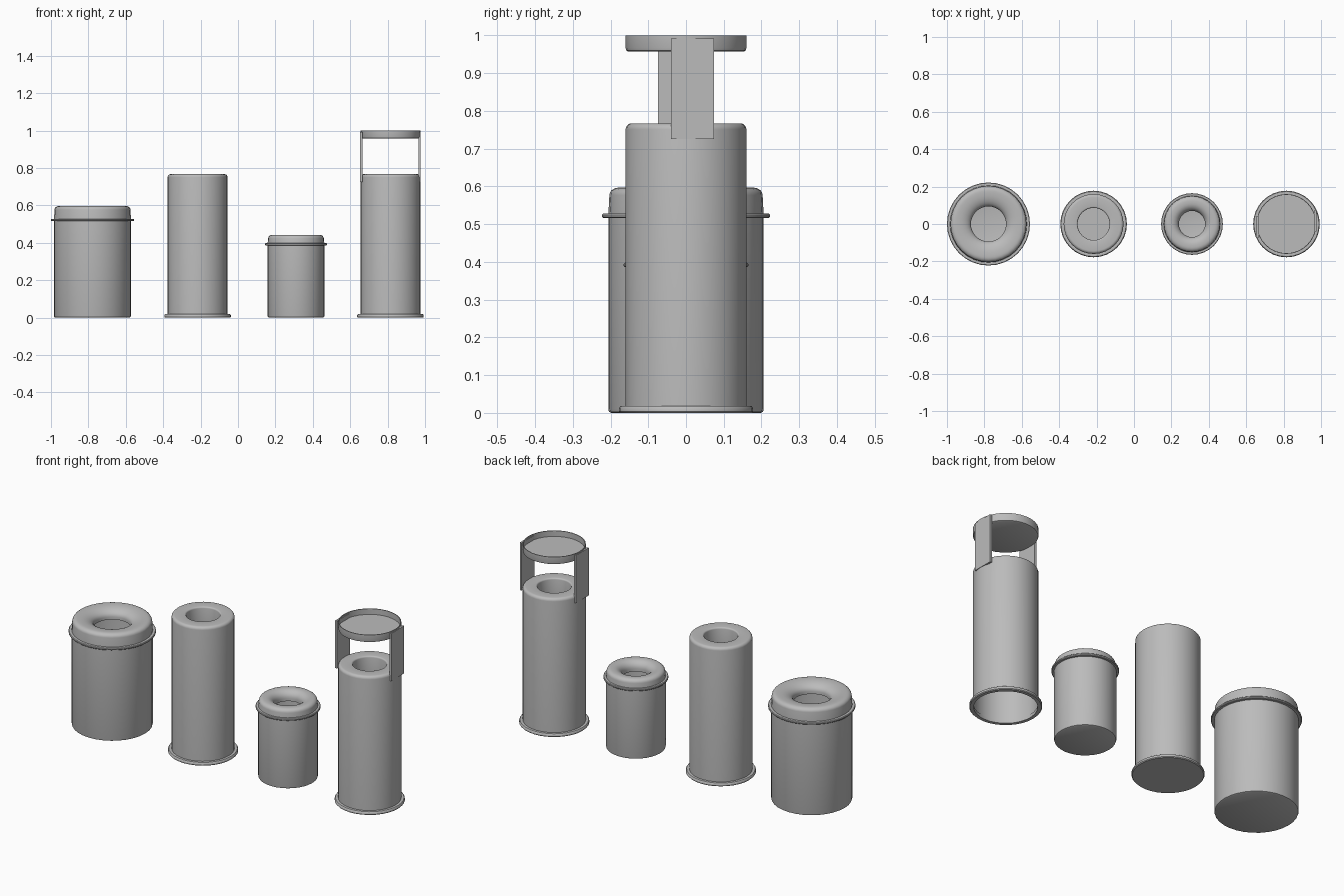
import bpy, bmesh, math

cube = bpy.data.objects.get("Cube")
if cube:
    bpy.data.objects.remove(cube, do_unlink=True)

SIDES = 32

grey = bpy.data.materials.new("grey metal")
grey.diffuse_color = (0.5, 0.5, 0.5, 1)
grey.use_nodes = True
grey.node_tree.nodes["Principled BSDF"].inputs["Base Color"].default_value = (0.5, 0.5, 0.5, 1)


def finish(name, bm, x):
    mesh = bpy.data.meshes.new(name)
    bm.to_mesh(mesh)
    bm.free()
    obj = bpy.data.objects.new(name, mesh)
    obj.location.x = x
    mesh.materials.append(grey)
    bpy.context.collection.objects.link(obj)
    bpy.ops.object.select_all(action='DESELECT')
    obj.select_set(True)
    bpy.context.view_layer.objects.active = obj
    bpy.ops.object.shade_smooth_by_angle(angle=math.radians(40))
    return obj


def lathe(name, x, profile, closed=False):
    """Spin a (radius, height) profile, listed bottom outside first."""
    bm = bmesh.new()
    rings = []
    for r, z in profile:
        if r == 0:
            rings.append([bm.verts.new((0, 0, z))] * SIDES)
            continue
        rings.append([bm.verts.new((r * math.cos(a), r * math.sin(a), z))
                      for a in (2 * math.pi * i / SIDES for i in range(SIDES))])
    pairs = list(zip(rings, rings[1:]))
    if closed:
        pairs.append((rings[-1], rings[0]))
    for low, high in pairs:
        for i in range(SIDES):
            j = (i + 1) % SIDES
            corners = list(dict.fromkeys((low[i], low[j], high[j], high[i])))
            bm.faces.new(corners)
    return finish(name, bm, x)


def arc(cr, cz, rr, rz, start, end, steps=5):
    """Points of an elliptical arc in the profile plane."""
    angles = [math.radians(start + (end - start) * i / steps) for i in range(steps + 1)]
    return [(cr + rr * math.cos(a), cz + rz * math.sin(a)) for a in angles]


def lidded_bin(label, x, radius, rim, rim_z, top, hole):
    # Body with a softened foot
    lathe(label + "_body", x, [(0, 0), (radius - 0.008, 0), (radius - 0.002, 0.003),
                               (radius, 0.01), (radius, rim_z)])
    # Thin collar
    lathe(label + "_collar", x, [(radius - 0.01, rim_z - 0.006), (rim - 0.003, rim_z - 0.006),
                                 (rim, rim_z - 0.003), (rim, rim_z + 0.003),
                                 (rim - 0.003, rim_z + 0.006), (radius - 0.01, rim_z + 0.006)], True)
    # Domed lid that sinks into a funnel opening
    edge = radius - 0.003
    crest = edge - 0.025
    profile = [(radius, rim_z)]
    profile += arc(crest, top - 0.02, edge - crest, 0.02, 0, 90)
    profile += arc(crest - 0.01, top - 0.04, crest - 0.01 - hole, 0.04, 90, 180, 7)
    profile.append((hole, top - 0.055))
    lathe(label + "_lid", x, profile)


def tall_bin(label, x, radius, top, hole, floor):
    # Tube with a rounded shoulder and a round opening
    profile = [(0, 0.004)] if floor else []
    profile += [(radius, 0.004)]
    profile += arc(radius - 0.016, top - 0.016, 0.016, 0.016, 0, 90)
    profile += arc(hole + 0.008, top - 0.008, 0.008, 0.008, 90, 180, 3)
    profile.append((hole, top - 0.1))
    lathe(label + "_body", x, profile)
    # Foot ring
    foot = radius + 0.018
    lathe(label + "_foot", x, [(radius - 0.004, 0), (foot - 0.004, 0), (foot, 0.004),
                               (foot, 0.013), (foot - 0.004, 0.018), (radius - 0.004, 0.018)], True)
    if floor:
        lathe(label + "_base", x, [(0, 0), (radius, 0)])


lidded_bin("large_bin", -0.778, 0.206, 0.222, 0.522, 0.597, 0.094)
tall_bin("tall_bin", -0.216, 0.16, 0.767, 0.086, True)
lidded_bin("small_bin", 0.31, 0.152, 0.165, 0.392, 0.443, 0.07)
tall_bin("canopy_bin", 0.815, 0.16, 0.767, 0.086, False)

# Shallow dish forming the canopy
lathe("canopy_dish", 0.815, [(0, 0.957), (0.152, 0.957), (0.158, 0.96), (0.16, 0.967),
                             (0.16, 1.0), (0.156, 1.0), (0.156, 0.968), (0, 0.968)])

# Two flat straps, each a half turn from the other
for side, name in ((1, "left_strap"), (-1, "right_strap")):
    bm = bmesh.new()
    bmesh.ops.create_cube(bm, size=1)
    for v in bm.verts:
        v.co = (side * (0.156 + v.co.x * 0.011), side * (0.017 + v.co.y * 0.114),
                0.859 + v.co.z * 0.266)
    finish(name, bm, 0.815)
